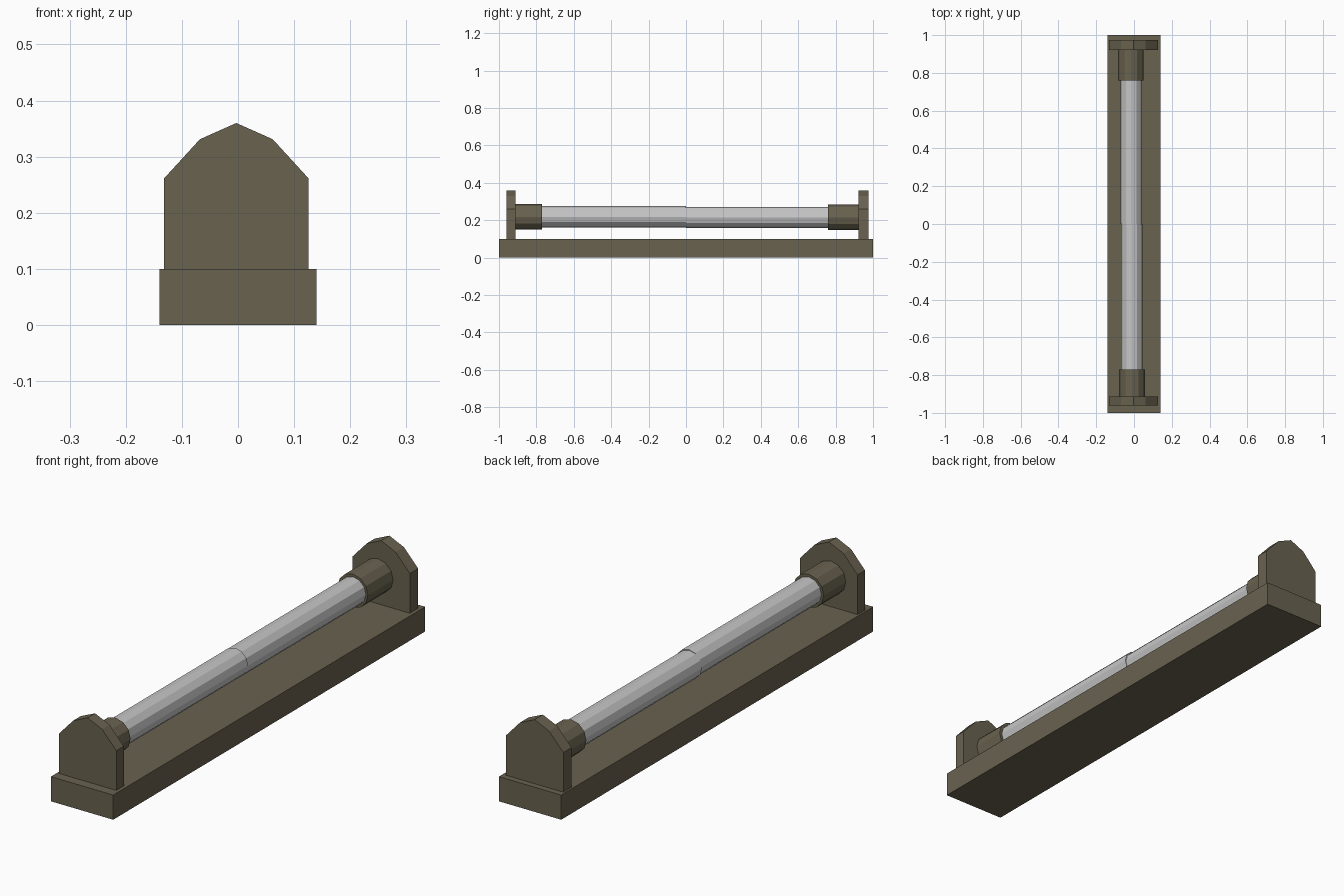
import bpy, bmesh, math
from mathutils import Matrix

if "Cube" in bpy.data.objects:
    bpy.data.objects.remove(bpy.data.objects["Cube"])


def material(name, rgb):
    m = bpy.data.materials.new(name)
    m.diffuse_color = (*rgb, 1)
    m.use_nodes = True
    m.node_tree.nodes["Principled BSDF"].inputs["Base Color"].default_value = m.diffuse_color
    return m


olive = material("olive_brown", (0.14, 0.122, 0.078))
grey = material("light_grey", (0.56, 0.56, 0.56))


def finish(name, bm, mat):
    bmesh.ops.recalc_face_normals(bm, faces=bm.faces[:])
    me = bpy.data.meshes.new(name)
    bm.to_mesh(me)
    bm.free()
    me.materials.append(mat)
    ob = bpy.data.objects.new(name, me)
    bpy.context.collection.objects.link(ob)
    return ob


def extrude_y(name, profile, y0, y1, mat):
    """Solid from an (x, z) outline swept along y."""
    bm = bmesh.new()
    face = bm.faces.new([bm.verts.new((x, y0, z)) for x, z in profile])
    out = bmesh.ops.extrude_face_region(bm, geom=[face])["geom"]
    bmesh.ops.translate(bm, vec=(0, y1 - y0, 0),
                        verts=[v for v in out if isinstance(v, bmesh.types.BMVert)])
    if not any(f.normal.y < -0.9 or f is face for f in bm.faces):
        bm.faces.new(face.verts)
    return finish(name, bm, mat)


def rod(name, cx, cz, r, y0, y1, mat, sides=12):
    ring = [(cx + r * math.cos(2 * math.pi * i / sides),
             cz + r * math.sin(2 * math.pi * i / sides)) for i in range(sides)]
    return extrude_y(name, ring, y0, y1, mat)


# base bar
extrude_y("base", [(-0.14, 0), (0.14, 0), (0.14, 0.1), (-0.14, 0.1)], -1, 1, olive)

# end brackets with faceted tops
bracket = [(-0.132, 0.1), (0.126, 0.1), (0.126, 0.261), (0.062, 0.331),
           (-0.003, 0.36), (-0.068, 0.331), (-0.132, 0.261)]
extrude_y("front_bracket", bracket, -0.96, -0.912, olive)
extrude_y("back_bracket", bracket, 0.922, 0.975, olive)

# sockets holding the tube
rod("front_socket", -0.011, 0.218, 0.068, -0.912, -0.77, olive)
rod("back_socket", -0.017, 0.215, 0.068, 0.76, 0.922, olive)

# light tube in two slightly offset halves
rod("front_tube", -0.012, 0.218, 0.057, -0.8, 0.0, grey)
rod("back_tube", -0.015, 0.215, 0.057, 0.0, 0.8, grey)
